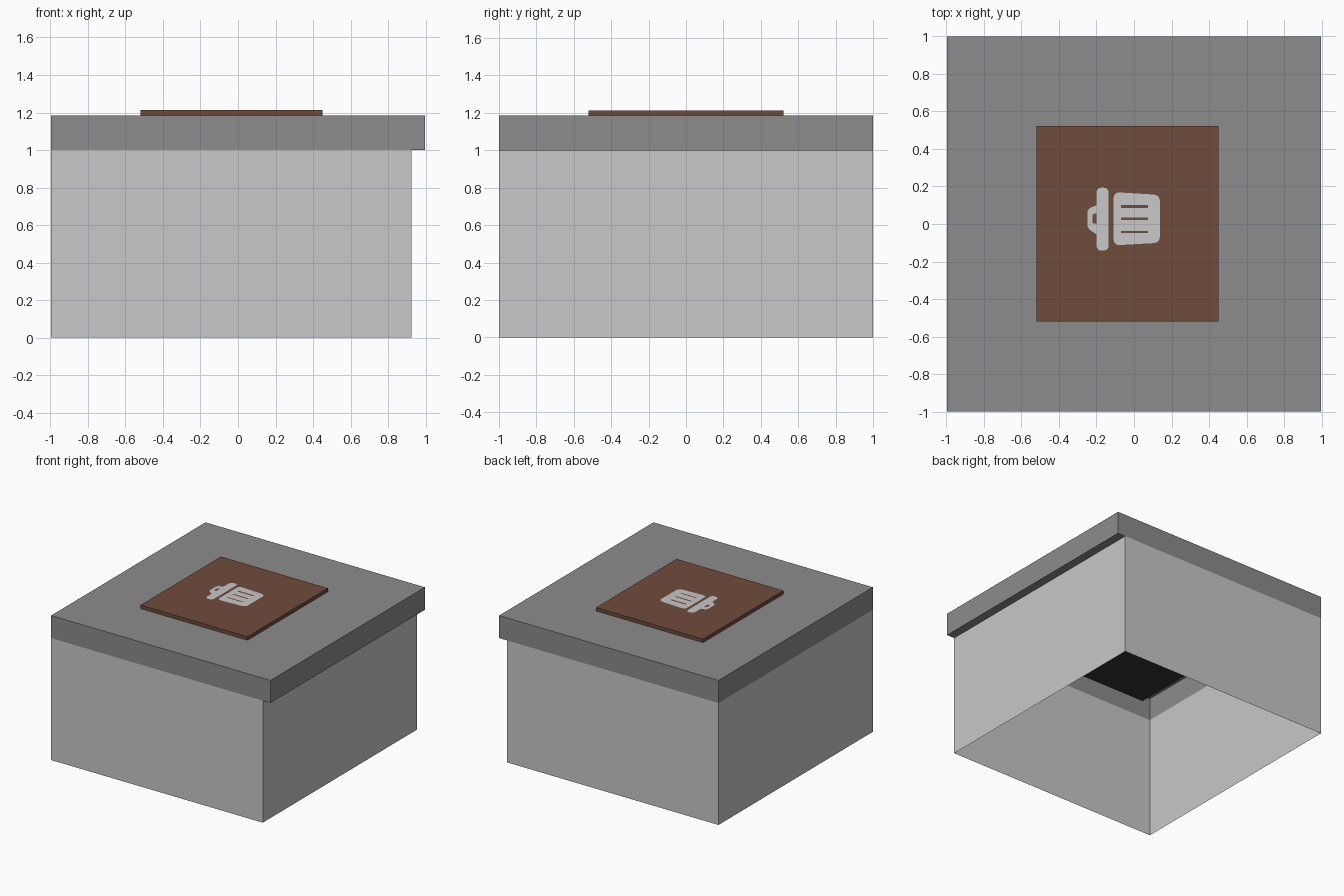
import bpy, bmesh, math

if "Cube" in bpy.data.objects:
    bpy.data.objects.remove(bpy.data.objects["Cube"])


def material(name, rgb):
    m = bpy.data.materials.new(name)
    m.diffuse_color = (*rgb, 1)
    m.use_nodes = True
    m.node_tree.nodes["Principled BSDF"].inputs["Base Color"].default_value = m.diffuse_color
    return m


LIGHT = material("light grey", (0.58, 0.58, 0.58))
GREY = material("mid grey", (0.262, 0.262, 0.262))
BROWN = material("brown", (0.158, 0.072, 0.044))
BLACK = material("black", (0.033, 0.033, 0.033))


def finish(bm, name, mat):
    me = bpy.data.meshes.new(name)
    bm.to_mesh(me)
    bm.free()
    me.materials.append(mat)
    ob = bpy.data.objects.new(name, me)
    bpy.context.collection.objects.link(ob)
    return ob


def prism(name, pts, z0, z1, mat, caps=(True, True)):
    """Extruded outline; caps = (bottom, top)."""
    bm = bmesh.new()
    lo = [bm.verts.new((x, y, z0)) for x, y in pts]
    hi = [bm.verts.new((x, y, z1)) for x, y in pts]
    n = len(pts)
    for i in range(n):
        j = (i + 1) % n
        bm.faces.new((lo[i], lo[j], hi[j], hi[i]))
    if caps[0]:
        bm.faces.new(lo[::-1])
    if caps[1]:
        bm.faces.new(hi)
    return finish(bm, name, mat)


def sheet(name, pts, z, mat, up=True):
    """Single flat face."""
    bm = bmesh.new()
    vs = [bm.verts.new((x, y, z)) for x, y in pts]
    bm.faces.new(vs if up else vs[::-1])
    return finish(bm, name, mat)


def rect(x0, x1, y0, y1):
    return [(x0, y0), (x1, y0), (x1, y1), (x0, y1)]


def rounded(corners, r, steps=4):
    """Round each corner of a counter-clockwise convex outline."""
    out = []
    n = len(corners)
    for i, (x, y) in enumerate(corners):
        ends = []
        for qx, qy in (corners[i - 1], corners[(i + 1) % n]):
            d = math.hypot(qx - x, qy - y)
            ends.append((x + (qx - x) * r / d, y + (qy - y) * r / d))
        (ax, ay), (bx, by) = ends
        for k in range(steps + 1):
            t = k / steps
            out.append(((1 - t) ** 2 * ax + 2 * t * (1 - t) * x + t * t * bx,
                        (1 - t) ** 2 * ay + 2 * t * (1 - t) * y + t * t * by))
    return out


L, R = -0.995, 0.995      # slab ends
BODY_R = 0.925            # body stops short of the slab on the right
SLAB = 1.185
LID = 1.214
LID_OUTLINE = rect(-0.52, 0.45, -0.52, 0.522)

# Body: open shell of four walls
prism("body", rect(L, BODY_R, -1, 1), 0, 1.0, LIGHT, (False, False))

# Countertop slab: hollow underneath, closed only below the right overhang
prism("countertop", rect(L, R, -1, 1), 1.0, SLAB, GREY, (False, True))
sheet("overhang_underside", rect(BODY_R, R, -1, 1), 1.0, GREY, up=False)

# Dark bin floor hanging inside, straight below the lid
sheet("bin_floor", LID_OUTLINE, 0.777, BLACK, up=False)

# Lid
prism("lid", LID_OUTLINE, SLAB, LID, BROWN)

# Waste bin pictogram as flat plates just above the lid
Z = LID + 0.0008
sheet("bin_symbol_body", rounded([(-0.109, -0.114), (0.138, -0.1), (0.138, 0.155), (-0.109, 0.17)], 0.035),
      Z, LIGHT)
sheet("bin_symbol_rim", rounded(rect(-0.2, -0.135, -0.142, 0.194), 0.03), Z, LIGHT)
sheet("bin_symbol_handle",
      [(-0.2, 0.1), (-0.235, 0.085), (-0.247, 0.07), (-0.247, -0.015), (-0.235, -0.032),
       (-0.2, -0.055), (-0.2, 0.0), (-0.222, 0.005), (-0.222, 0.05), (-0.2, 0.058)],
      Z, LIGHT)

# Slots in the pictogram
for i, (y, h) in enumerate(((0.094, 0.016), (0.028, 0.014), (-0.042, 0.012))):
    sheet(f"bin_symbol_slot_{i + 1}", rect(-0.068, 0.074, y - h / 2, y + h / 2), Z + 0.0008, BROWN)
